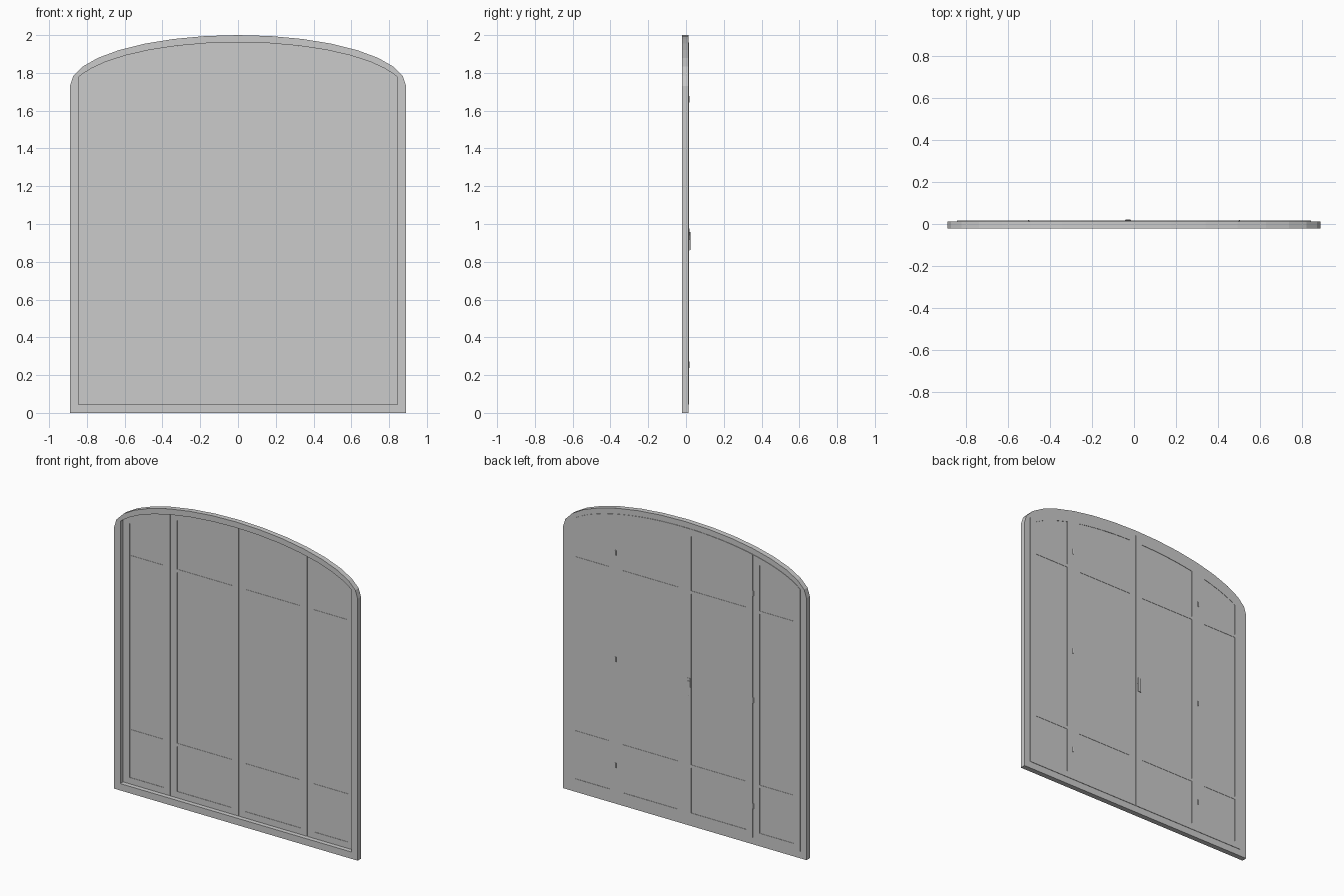
import bpy, bmesh, math

if "Cube" in bpy.data.objects:
    bpy.data.objects.remove(bpy.data.objects["Cube"])

W, SPRING, RISE = 0.89, 1.73, 0.27      # half width, arch spring height, arch rise
N = 16                                  # arch segments


def arch_z(x, drop):
    return SPRING + RISE * math.sqrt(max(0, 1 - (x / W) ** 2)) - drop


def outline(x0, x1, z0, drop):
    """Closed (x, z) loop: flat bottom, straight sides, arched top."""
    c, h = (x0 + x1) / 2, (x1 - x0) / 2
    xs = [c + h * math.cos(math.pi * i / N) for i in range(N + 1)]
    return [(x0, z0), (x1, z0)] + [(x, arch_z(x, drop)) for x in xs]


def finish(name, bm):
    bmesh.ops.recalc_face_normals(bm, faces=bm.faces)
    me = bpy.data.meshes.new(name)
    bm.to_mesh(me)
    bm.free()
    ob = bpy.data.objects.new(name, me)
    bpy.context.collection.objects.link(ob)
    return ob


def ring(name, outer, inner, y0, y1):
    bm = bmesh.new()
    loops = [[bm.verts.new((x, y, z)) for x, z in pts]
             for pts, y in ((outer, y0), (outer, y1), (inner, y1), (inner, y0))]
    n = len(outer)
    for k in range(4):
        a, b = loops[k], loops[(k + 1) % 4]
        for i in range(n):
            j = (i + 1) % n
            bm.faces.new((a[i], a[j], b[j], b[i]))
    return finish(name, bm)


def slab(name, pts, y0, y1):
    bm = bmesh.new()
    a = [bm.verts.new((x, y0, z)) for x, z in pts]
    b = [bm.verts.new((x, y1, z)) for x, z in pts]
    bm.faces.new(a)
    bm.faces.new(b[::-1])
    for i in range(len(pts)):
        j = (i + 1) % len(pts)
        bm.faces.new((a[i], a[j], b[j], b[i]))
    return finish(name, bm)


def box(name, x0, x1, y0, y1, z0, z1, bevel=0):
    ob = slab(name, [(x0, z0), (x1, z0), (x1, z1), (x0, z1)], y0, y1)
    if bevel:
        m = ob.modifiers.new("bevel", 'BEVEL')
        m.width, m.segments = bevel, 2
    return ob


def cylinder(name, loc, r, depth, rot=(0, 0, 0)):
    bpy.ops.mesh.primitive_cylinder_add(vertices=12, radius=r, depth=depth,
                                        location=loc, rotation=rot)
    bpy.context.object.name = name
    bpy.ops.object.shade_smooth_by_angle()


# Fixed outer frame
ring("outer_frame", outline(-W, W, 0, 0), outline(-0.845, 0.845, 0.045, 0.038),
     -0.022, 0.013)

# Four sashes, each with a glass pane and two glazing bars
edges = [-0.846, -0.5, 0, 0.5, 0.846]
S = 0.048
for x0, x1 in zip(edges, edges[1:]):
    x0, x1 = x0 + 0.001, x1 - 0.001
    inner = outline(x0 + S, x1 - S, 0.045 + 0.042, 0.038 + S)
    ring("sash", outline(x0, x1, 0.045, 0.038), inner, 0.008, 0.016)
    slab("glass_pane", inner, 0.0105, 0.0135)
    for z in (0.395, 1.545):
        box("glazing_bar", x0 + S, x1 - S, 0.0085, 0.0155, z - 0.01, z + 0.01)

# Hinges between side and middle sashes
for x in (-0.503, 0.503):
    for z in (0.255, 0.955, 1.66):
        cylinder("hinge", (x, 0.0145, z), 0.005, 0.034)

# Handle: plate, spindle and hanging lever
HX = -0.028
box("handle_plate", HX - 0.015, HX + 0.015, 0.015, 0.018, 0.915, 0.975, 0.001)
cylinder("handle_spindle", (HX, 0.019, 0.945), 0.01, 0.006, (math.pi / 2, 0, 0))
box("handle_lever", HX - 0.012, HX + 0.012, 0.0185, 0.0225, 0.86, 0.958, 0.0015)
